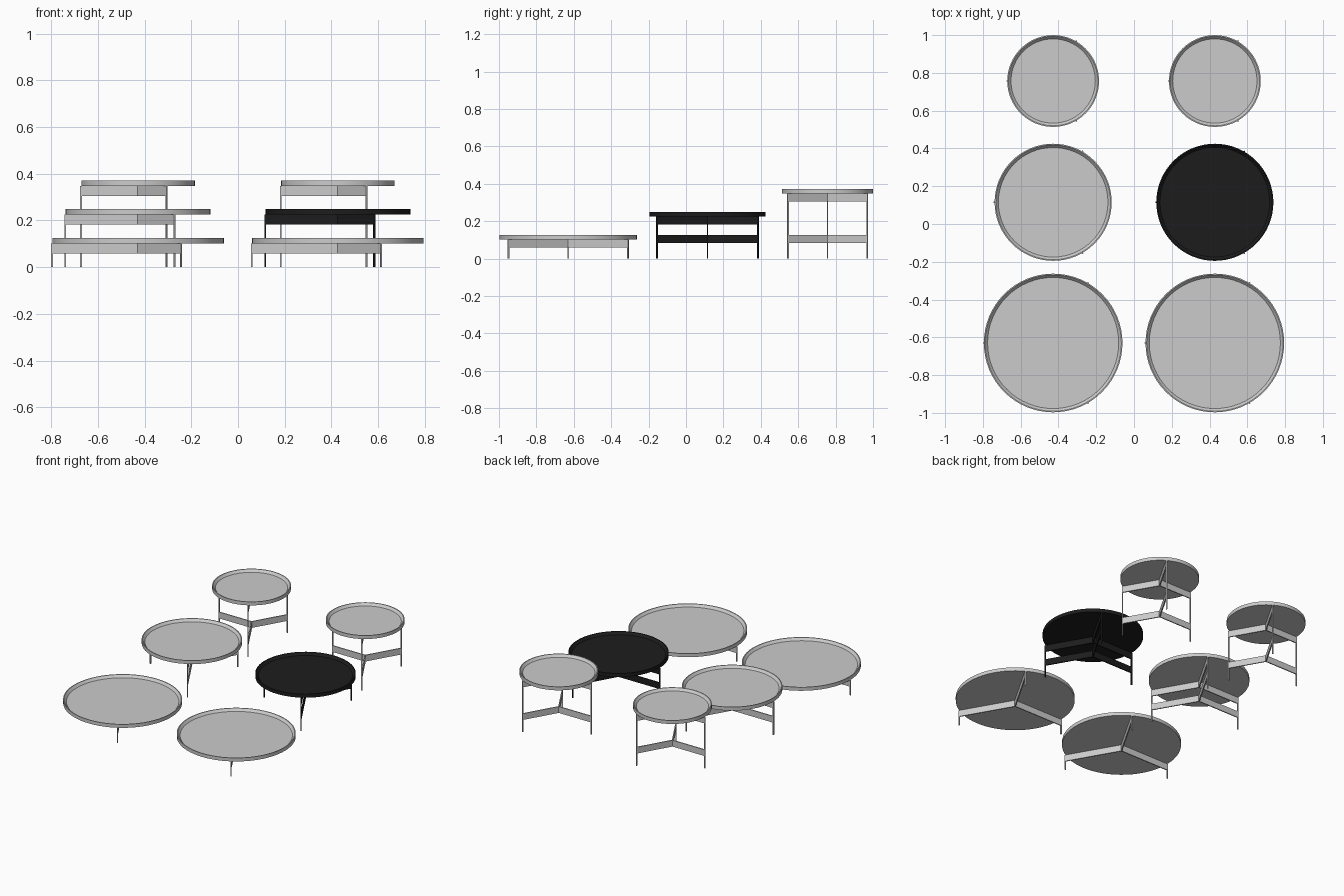
import bpy, bmesh
from math import cos, sin, pi
from mathutils import Matrix

if "Cube" in bpy.data.objects:
    bpy.data.objects.remove(bpy.data.objects["Cube"])

SIDES = 64
T = 0.007        # bar and leg thickness
BAR_H = 0.043    # height of the flat bars

black = bpy.data.materials.new("black_lacquer")
black.diffuse_color = (0.012, 0.012, 0.012, 1)
black.use_nodes = True
black.node_tree.nodes["Principled BSDF"].inputs["Base Color"].default_value = black.diffuse_color


def finish(bm, name, loc, mat, smooth):
    bmesh.ops.recalc_face_normals(bm, faces=bm.faces)
    me = bpy.data.meshes.new(name)
    bm.to_mesh(me)
    bm.free()
    ob = bpy.data.objects.new(name, me)
    ob.location = loc
    bpy.context.collection.objects.link(ob)
    if mat:
        me.materials.append(mat)
    if smooth:
        bpy.ops.object.select_all(action='DESELECT')
        ob.select_set(True)
        bpy.context.view_layer.objects.active = ob
        bpy.ops.object.shade_smooth_by_angle()


def tray(name, x, y, r, top, mat):
    # closed lathe: underside, outer wall, rim, sloped inner wall, floor
    profile = [(r, top - 0.024), (r, top), (r - 0.006, top),
               (r - 0.02, top - 0.016)]
    bm = bmesh.new()
    rings = [[bm.verts.new((pr * cos(2 * pi * i / SIDES),
                            pr * sin(2 * pi * i / SIDES), pz))
              for i in range(SIDES)] for pr, pz in profile]
    for a, b in zip(rings, rings[1:]):
        for i in range(SIDES):
            j = (i + 1) % SIDES
            bm.faces.new((a[i], a[j], b[j], b[i]))
    bm.faces.new(rings[0])
    bm.faces.new(rings[-1])
    finish(bm, name, (x, y, 0), mat, True)


def box(bm, x0, x1, z0, z1, angle):
    # box lying along a radial direction
    m = (Matrix.Rotation(angle, 4, 'Z')
         @ Matrix.Translation(((x0 + x1) / 2, 0, (z0 + z1) / 2))
         @ Matrix.Diagonal((x1 - x0, T, z1 - z0, 1)))
    bmesh.ops.create_cube(bm, size=1, matrix=m)


def star(name, x, y, r, z_top, mat):
    # three flat bars meeting in the middle
    bm = bmesh.new()
    for k in range(3):
        box(bm, 0, r - T, z_top - BAR_H, z_top, pi / 3 + k * 2 * pi / 3)
    finish(bm, name, (x, y, 0), mat, False)


def table(label, x, y, r, top, lower, mat):
    under = top - 0.024
    leg_r = r + 0.005
    tray(label + "_tray", x, y, r, top, mat)
    star(label + "_upper_bars", x, y, leg_r, under, mat)
    if lower:
        star(label + "_lower_bars", x, y, leg_r, 0.126, mat)
    bm = bmesh.new()
    for k in range(3):
        box(bm, leg_r - T, leg_r, 0, under, pi / 3 + k * 2 * pi / 3)
    finish(bm, label + "_legs", (x, y, 0), mat, False)


# size, centre y, radius, height, lower bars
SIZES = [("large", -0.63, 0.367, 0.126, False),
         ("medium", 0.115, 0.310, 0.249, True),
         ("small", 0.757, 0.243, 0.372, True)]

for side, x in (("left", -0.428), ("right", 0.428)):
    for size, y, r, top, lower in SIZES:
        mat = black if (side, size) == ("right", "medium") else None
        table(f"{side}_{size}_table", x, y, r, top, lower, mat)
